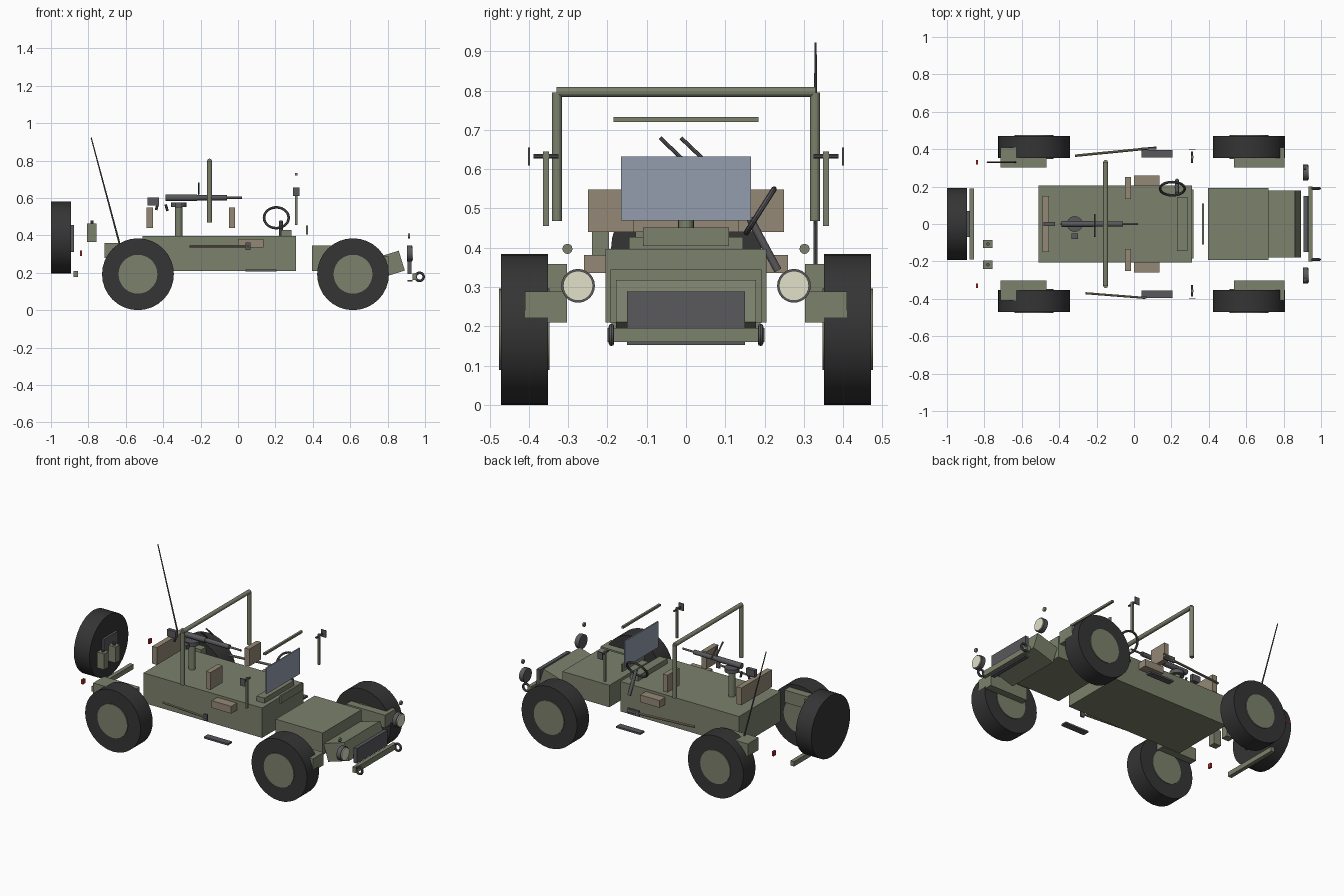
import bpy, math
from mathutils import Vector

if "Cube" in bpy.data.objects:
    bpy.data.objects.remove(bpy.data.objects["Cube"])

def mat(name, rgb, a=1.0):
    m = bpy.data.materials.new(name)
    m.diffuse_color = (*rgb, a)
    m.use_nodes = True
    m.node_tree.nodes["Principled BSDF"].inputs["Base Color"].default_value = m.diffuse_color
    return m

GREEN = mat("olive", (0.20, 0.22, 0.15))
RUBBER = mat("rubber", (0.035, 0.035, 0.035))
METAL = mat("gunmetal", (0.10, 0.10, 0.11))
TAN = mat("canvas", (0.30, 0.25, 0.18))
CREAM = mat("lens", (0.75, 0.75, 0.58))
RED = mat("tail_red", (0.45, 0.03, 0.03))
GLASS = mat("glass", (0.30, 0.34, 0.42))

def finish(name, m):
    o = bpy.context.object
    o.name = name
    o.data.materials.append(m)
    return o

def box(name, m, x, y, z, tilt=0):
    """Box from (min, max) ranges, optionally tilted about y."""
    bpy.ops.mesh.primitive_cube_add(size=1, location=[(r[0] + r[1]) / 2 for r in (x, y, z)])
    o = finish(name, m)
    o.scale = [r[1] - r[0] for r in (x, y, z)]
    o.rotation_euler.y = tilt
    return o

def rod(name, m, a, b, r, n=16, r2=None):
    """Cylinder or cone between two points."""
    a, b = Vector(a), Vector(b)
    d = b - a
    bpy.ops.mesh.primitive_cone_add(vertices=n, radius1=r, radius2=r if r2 is None else r2,
                                    depth=d.length, location=(a + b) / 2)
    o = finish(name, m)
    o.rotation_euler = d.to_track_quat('Z', 'Y').to_euler()
    bpy.ops.object.shade_smooth_by_angle(angle=math.radians(20))
    return o

def ring(name, m, loc, R, r, rot):
    bpy.ops.mesh.primitive_torus_add(major_radius=R, minor_radius=r, major_segments=28,
                                     minor_segments=8, location=loc, rotation=rot)
    return finish(name, m)

def span(s, a, b):
    """y range mirrored to side s."""
    return tuple(sorted((s * a, s * b)))

# Tub, dash, cowl, hood and tilted nose
box("body_tub", GREEN, (-.51, .31), (-.205, .205), (.21, .397))
box("dash", GREEN, (.23, .285), (-.145, .145), (.39, .428))
box("cowl_panel", GREEN, (.363, .373), (-.11, .11), (.405, .452))
box("hood", GREEN, (.395, .72), (-.192, .192), (.208, .345))
box("nose", GREEN, (.729, .879), (-.178, .178), (.187, .298), -math.radians(17))
box("grille", METAL, (.905, .928), (-.15, .15), (.193, .288))
box("skid_plate", METAL, (.905, .932), (-.15, .15), (.152, .162))
box("front_bumper", GREEN, (.932, .955), (-.2, .2), (.16, .195))
box("rear_bumper", GREEN, (-.88, -.855), (-.19, .19), (.178, .208))

# Windshield
box("windshield_glass", GLASS, (.306, .314), (-.165, .165), (.47, .632))
box("windshield_top_bar", GREEN, (.304, .318), (-.185, .185), (.72, .733))

# Rear bench back, spare wheel and bracket
box("rear_bench_back", TAN, (-.488, -.455), (-.15, .15), (.44, .548))
rod("spare_tyre", RUBBER, (-1, 0, .3875), (-.892, 0, .3875), .192, 32)
box("spare_bracket", METAL, (-.9, -.878), (-.07, .07), (.312, .455))

for s, side in ((1, "left"), (-1, "right")):
    # Wheels
    for x, end in ((.615, "front"), (-.535, "rear")):
        rod(f"{end}_{side}_tyre", RUBBER, (x, s * .352, .192), (x, s * .471, .192), .192, 32)
        rod(f"{end}_{side}_hub", GREEN, (x, s * .348, .192), (x, s * .476, .192), .104, 28)
    # Fenders and steps
    box(f"front_{side}_fender", GREEN, (.535, .804), span(s, .303, .41), (.21, .289))
    box(f"rear_{side}_fender", GREEN, (-.714, -.467), span(s, .303, .41), (.28, .358))
    box(f"{side}_step", METAL, (.04, .206), span(s, .355, .395), (.207, .218))
    # Lights
    rod(f"{side}_headlight", METAL, (.903, s * .275, .303), (.93, s * .275, .303), .043, 24)
    rod(f"{side}_lens", CREAM, (.925, s * .275, .303), (.936, s * .275, .303), .038, 24)
    rod(f"{side}_marker", GREEN, (.91, s * .302, .397), (.92, s * .302, .397), .013, 12)
    box(f"{side}_tail_light", RED, (-.845, -.833), span(s, .318, .342), (.29, .318))
    # Tow shackles
    ring(f"{side}_shackle", METAL, (.971, s * .19, .178), .0215, .007, (math.pi / 2, 0, 0))
    # Front seats
    box(f"{side}_seat_back", TAN, (-.047, -.015), span(s, .133, .25), (.44, .548))
    box(f"{side}_seat_cushion", TAN, (0, .135), span(s, .13, .26), (.336, .381))
    # Mirrors on posts
    box(f"{side}_mirror_post", GREEN, (.305, .317), span(s, .349, .364), (.455, .645))
    rod(f"{side}_mirror_arm", METAL, (.311, s * .325, .633), (.311, s * .388, .633), .006, 10)
    box(f"{side}_mirror", METAL, (.295, .329), span(s, .397, .402), (.61, .655))
    # Roll bar posts
    rod(f"{side}_roll_post", GREEN, (-.152, s * .329, .468), (-.152, s * .329, .795), .013)
rod("roll_crossbar", GREEN, (-.152, -.33, .797), (-.152, .33, .797), .013)

# Steering wheel and column
ring("steering_wheel", METAL, (.205, .189, .494), .066, .007, (math.radians(57.5), 0, 0))
rod("steering_column", METAL, (.23, .163, .475), (.23, .234, .342), .01, 12)

# Jerry cans
for i, y in enumerate((-.107, -.218)):
    box(f"jerry_can_{i}", GREEN, (-.806, -.757), (y - .022, y + .022), (.363, .462))
    rod(f"jerry_cap_{i}", METAL, (-.781, y, .46), (-.781, y, .48), .009, 10)

# Gun on pedestal
rod("gun_pedestal", GREEN, (-.317, 0, .39), (-.317, 0, .56), .02)
rod("gun_mount", METAL, (-.317, 0, .552), (-.317, 0, .576), .042, 20)
rod("gun_receiver", METAL, (-.387, 0, .601), (-.22, 0, .601), .017)
rod("gun_jacket", METAL, (-.22, 0, .601), (-.058, 0, .601), .014)
rod("gun_barrel", METAL, (-.06, 0, .601), (.022, 0, .601), .006, 12)
box("gun_stock", METAL, (-.483, -.423), (-.012, .012), (.56, .602))
box("ammo_box", METAL, (-.335, -.3), (-.08, -.05), (.55, .575))
rod("gun_grip", METAL, (-.43, 0, .565), (-.438, 0, .535), .007, 8)
rod("gun_trigger", METAL, (-.387, 0, .565), (-.377, 0, .53), .007, 8)
for i, y in enumerate((-.066, -.013)):
    rod(f"gun_bipod_{i}", METAL, (-.21, y, .68), (-.21, y + .063, .62), .005, 8)

# Antenna
rod("antenna", METAL, (-.632, .33, .35), (-.785, .33, .922), .005, 8, .003)

# Strapped tools on both sides
rod("axe_handle", TAN, (-.26, -.37, .342), (.06, -.395, .342), .006, 10)
box("axe_head", METAL, (.04, .066), (-.399, -.388), (.322, .362))
rod("shovel_handle", TAN, (-.315, .365, .342), (.12, .408, .342), .007, 10)
box("shovel_blade", METAL, (.04, .12), (.398, .408), (.325, .36))
